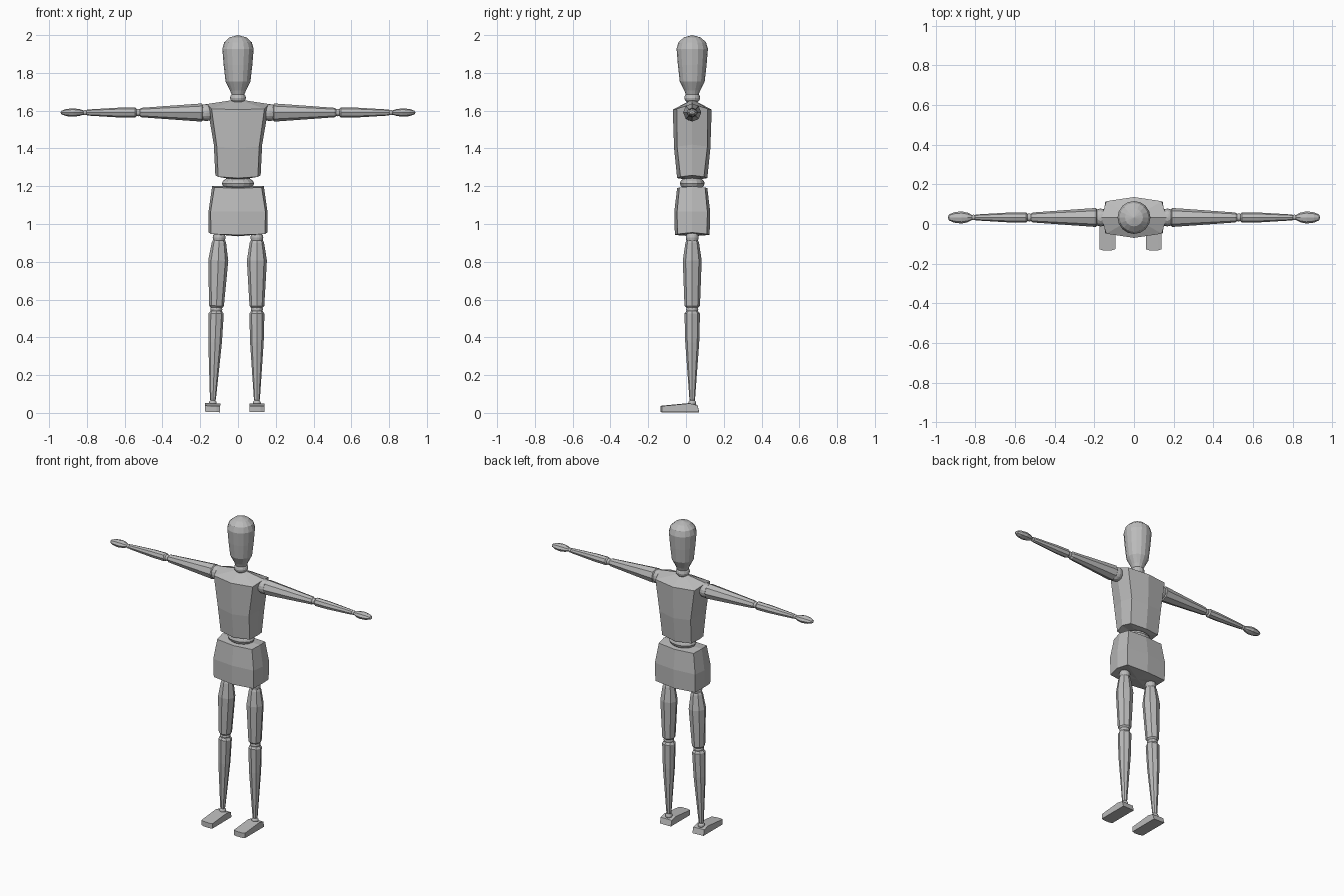
import bpy
import bmesh
from math import sin, cos, pi, radians
from mathutils import Vector, Matrix

cube = bpy.data.objects.get("Cube")
if cube:
    bpy.data.objects.remove(cube, do_unlink=True)

grey = bpy.data.materials.new("plain grey")
grey.use_nodes = True
grey.diffuse_color = (0.5, 0.5, 0.5, 1)
grey.node_tree.nodes["Principled BSDF"].inputs["Base Color"].default_value = (0.5, 0.5, 0.5, 1)

MID = 0.033  # depth of the body's centre line


def finish(name, bm, matrix=None):
    """Turn a bmesh into a flat-shaded grey object."""
    if matrix:
        bm.transform(matrix)
    bmesh.ops.recalc_face_normals(bm, faces=bm.faces)
    mesh = bpy.data.meshes.new(name)
    bm.to_mesh(mesh)
    bm.free()
    mesh.materials.append(grey)
    obj = bpy.data.objects.new(name, mesh)
    bpy.context.collection.objects.link(obj)
    return obj


def loft(rings, start, end):
    """Skin rings of points and close both ends with fans."""
    bm = bmesh.new()
    loops = [[bm.verts.new(p) for p in ring] for ring in rings]
    n = len(loops[0])
    for low, high in zip(loops, loops[1:]):
        for i in range(n):
            j = (i + 1) % n
            bm.faces.new((low[i], low[j], high[j], high[i]))
    for loop, tip in ((loops[0], start), (loops[-1], end)):
        apex = bm.verts.new(tip)
        for i in range(n):
            bm.faces.new((loop[i], loop[(i + 1) % n], apex))
    return bm


def ball(name, centre, radii, matrix=None):
    bm = bmesh.new()
    bmesh.ops.create_uvsphere(bm, u_segments=16, v_segments=8, radius=1)
    bm.transform(Matrix.Translation(centre) @ Matrix.Diagonal((*radii, 1)))
    return finish(name, bm, matrix)


def limb(name, a, b, profile, matrix=None, sides=8):
    """Faceted rod from a to b; profile rows: position, width, depth."""
    a, b = Vector(a), Vector(b)
    axis = b - a
    v = Vector((0, 1, 0))
    u = v.cross(axis).normalized()
    rings = [[a + axis * t + u * ru * cos(2 * pi * k / sides) + v * rv * sin(2 * pi * k / sides)
              for k in range(sides)] for t, ru, rv in profile]
    return finish(name, loft(rings, a, b), matrix)


def body_ring(side, corner, corner_d, mid_d, z_mid, z_corner, z_side):
    """Eight-point trunk section, symmetric both ways."""
    return [(side, MID, z_side), (corner, MID + corner_d, z_corner),
            (0, MID + mid_d, z_mid), (-corner, MID + corner_d, z_corner),
            (-side, MID, z_side), (-corner, MID - corner_d, z_corner),
            (0, MID - mid_d, z_mid), (corner, MID - corner_d, z_corner)]


# Head: turned egg shape with a tapered jaw
limb("head", (0, MID, 1.685), (0, MID, 2.0),
     [(0.0, 0.034, 0.034), (0.07, 0.042, 0.042), (0.22, 0.066, 0.066),
      (0.5, 0.076, 0.076), (0.77, 0.083, 0.083), (0.88, 0.073, 0.073),
      (0.96, 0.045, 0.045)], sides=16)
ball("neck", (0, MID, 1.668), (0.042, 0.042, 0.032))

# Trunk
finish("chest", loft([
    body_ring(0.120, 0.105, 0.062, 0.080, 1.243, 1.25, 1.258),
    body_ring(0.128, 0.112, 0.080, 0.096, 1.40, 1.41, 1.42),
    body_ring(0.165, 0.140, 0.082, 0.103, 1.605, 1.61, 1.635),
], (0, MID, 1.23), (0, MID, 1.66)))
ball("waist", (0, MID, 1.215), (0.086, 0.066, 0.036))
finish("pelvis", loft([
    body_ring(0.155, 0.143, 0.078, 0.092, 0.942, 0.947, 0.955),
    body_ring(0.156, 0.145, 0.080, 0.095, 1.065, 1.065, 1.065),
    body_ring(0.137, 0.125, 0.068, 0.080, 1.19, 1.193, 1.20),
], (0, MID, 0.935), (0, MID, 1.2)))

# Limb profiles
UPPER_ARM = [(0.0, 0.030, 0.030), (0.04, 0.048, 0.048), (0.45, 0.038, 0.038),
             (0.97, 0.025, 0.025), (1.0, 0.017, 0.017)]
FOREARM = [(0.0, 0.016, 0.016), (0.04, 0.027, 0.026), (0.35, 0.026, 0.025),
           (0.97, 0.016, 0.015), (1.0, 0.011, 0.011)]
HAND = [(0.0, 0.010, 0.011), (0.2, 0.018, 0.024), (0.45, 0.022, 0.031),
        (0.75, 0.019, 0.026), (0.95, 0.010, 0.015)]
THIGH = [(0.0, 0.032, 0.030), (0.04, 0.038, 0.036), (0.3, 0.053, 0.050),
         (0.6, 0.047, 0.046), (0.97, 0.039, 0.041), (1.0, 0.030, 0.030)]
SHIN = [(0.0, 0.030, 0.030), (0.03, 0.040, 0.041), (0.35, 0.036, 0.037),
        (0.97, 0.016, 0.015), (1.0, 0.012, 0.012)]


def arm(side, m):
    z = 1.59
    ball(side + "_shoulder", (0.168, MID, z), (0.045, 0.045, 0.045), m)
    limb(side + "_upper_arm", (0.178, MID, z), (0.522, MID, z), UPPER_ARM, m)
    ball(side + "_elbow", (0.528, MID, z), (0.02, 0.02, 0.02), m)
    limb(side + "_forearm", (0.534, MID, z), (0.805, MID, z), FOREARM, m)
    ball(side + "_wrist", (0.81, MID, z), (0.014, 0.014, 0.014), m)
    limb(side + "_hand", (0.814, MID, z), (0.94, MID, z), HAND, m)


def leg(side, m):
    x = 0.1
    ball(side + "_hip", (x, MID, 0.928), (0.034, 0.034, 0.034), m)
    limb(side + "_thigh", (x, MID, 0.915), (x, MID, 0.556), THIGH, m)
    ball(side + "_knee", (x, MID, 0.548), (0.032, 0.032, 0.024), m)
    limb(side + "_shin", (x, MID, 0.54), (x, MID, 0.06), SHIN, m)
    ball(side + "_ankle", (x, MID, 0.052), (0.021, 0.021, 0.018), m)
    # Foot: wedge profile extruded sideways, with a softly pointed toe
    profile = [(-0.127, 0.004), (-0.127, 0.036), (0.02, 0.05), (0.06, 0.04), (0.07, 0.004)]
    bm = bmesh.new()
    rows = [[bm.verts.new((x + dx, y - (toe if y < 0 else 0), h)) for y, h in profile]
            for dx, toe in ((-0.04, 0), (-0.02, 0.007), (0.02, 0.007), (0.04, 0))]
    n = len(profile)
    for r, s in zip(rows, rows[1:]):
        for i in range(n):
            j = (i + 1) % n
            bm.faces.new((r[i], r[j], s[j], s[i]))
    bm.faces.new(rows[0])
    bm.faces.new(rows[-1])
    finish(side + "_foot", bm, m)


# Mirrored limbs; the right leg swings slightly outward from its hip
mirror = Matrix.Scale(-1, 4, (1, 0, 0))
hip = Vector((-0.1, MID, 0.925))
swing = Matrix.Translation(hip) @ Matrix.Rotation(radians(2.2), 4, 'Y') @ Matrix.Translation(-hip)
arm("left", Matrix.Identity(4))
arm("right", mirror)
leg("left", Matrix.Identity(4))
leg("right", swing @ mirror)
